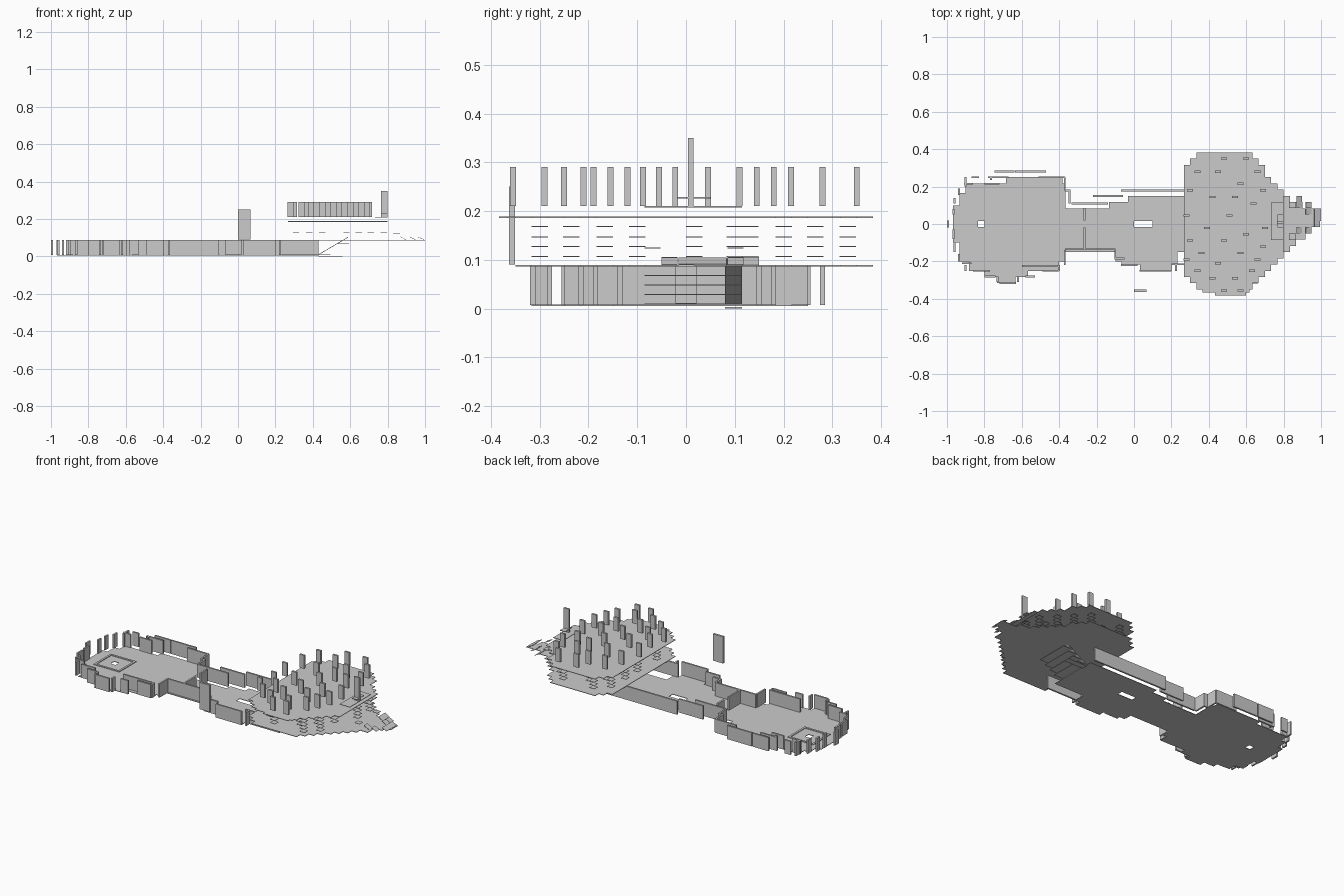
import bpy, bmesh, math
from mathutils import Matrix

C = 1 / 60   # cell size of the stepped floor outlines
T = 0.010    # wall thickness


def finish(bm, name):
    me = bpy.data.meshes.new(name)
    bm.to_mesh(me)
    bm.free()
    ob = bpy.data.objects.new(name, me)
    bpy.context.collection.objects.link(ob)
    return ob


def add_box(bm, x0, x1, y0, y1, z0, z1, tilt=0):
    m = (Matrix.Translation(((x0 + x1) / 2, (y0 + y1) / 2, (z0 + z1) / 2))
         @ Matrix.Rotation(tilt, 4, 'Y') @ Matrix.Diagonal((x1 - x0, y1 - y0, z1 - z0, 1)))
    bmesh.ops.create_cube(bm, size=1, matrix=m)


def boxes(name, items):
    bm = bmesh.new()
    for it in items:
        add_box(bm, *it)
    return finish(bm, name)


def stepped_floor(name, z, bands, holes=(), xmax=9, ymin=-9):
    """Stepped sheet made of grid cells that lie in any band (y0, y1, x0, x1)."""
    bm = bmesh.new()
    inside = lambda x, y, rs: any(a < y < b and c < x < d for a, b, c, d in rs)
    for i in range(-60, 60):
        for j in range(-24, 24):
            x, y = (i + .5) * C, (j + .5) * C
            if x < xmax and y > ymin and inside(x, y, bands) and not inside(x, y, holes):
                bm.faces.new([bm.verts.new((a * C, b * C, z)) for a, b in
                              ((i, j), (i + 1, j), (i + 1, j + 1), (i, j + 1))])
    bmesh.ops.remove_doubles(bm, verts=bm.verts, dist=1e-4)
    bmesh.ops.dissolve_limit(bm, angle_limit=.01, verts=bm.verts, edges=bm.edges)
    ob = finish(bm, name)
    mod = ob.modifiers.new("thickness", 'SOLIDIFY')
    mod.thickness, mod.offset = 0.003, 0
    return ob


# lower floor: rounded room, corridor with side bay
stepped_floor("lower_floor", 0.0065, [
    (.22, .25, -.68, -.38), (.17, .22, -.9, -.37), (.10, .17, -.935, -.37),
    (-.10, .10, -.97, -.37), (-.20, -.10, -.935, -.37), (-.25, -.20, -.88, -.40),
    (-.285, -.25, -.80, -.57), (-.32, -.285, -.73, -.63),
    (-.15, .085, -.40, .44), (.085, .12, -.13, .44), (.12, .15, -.03, .44),
    (-.20, -.14, -.10, .23), (-.225, -.19, -.07, .23), (-.25, -.22, .03, .20),
], holes=[(-.018, .018, -.84, -.80), (-.018, .018, 0, .1)])

# upper round decks, the lower one carries the pointed nose
ROUND = [
    (.35, .39, .33, .634), (.31, .35, .30, .667), (.25, .31, .27, .70),
    (.215, .25, .27, .734), (.18, .215, .27, .767), (.15, .18, .27, .80),
    (.12, .15, .27, .834), (.085, .12, .27, .90), (-.018, .085, .27, .967),
    (.017, .08, .27, 1.0), (-.085, -.018, .27, .92), (-.11, -.085, .27, .867),
    (-.15, -.11, .27, .834), (-.185, -.15, .27, .80), (-.22, -.185, .27, .767),
    (-.25, -.22, .27, .734), (-.285, -.25, .27, .70), (-.32, -.285, .30, .667),
    (-.35, -.32, .33, .634), (-.365, -.35, .367, .62), (-.39, -.365, .43, .60)]
stepped_floor("middle_deck", 0.0875, ROUND, ymin=-.352)
stepped_floor("upper_deck", 0.187, ROUND, xmax=.8)

# lower walls running along x
X_WALLS = [
    (-.745, -.64, .28), (-.635, -.47, .28), (-.87, -.83, .25), (-.78, -.67, .25),
    (-.51, -.37, .25), (-.91, -.86, .215), (-.80, -.72, .215), (-.37, -.34, .18),
    (-.07, .43, .18), (-.22, -.06, .15), (-.335, -.14, .11),
    (-.37, -.10, -.135), (-.60, -.40, -.225), (-.49, -.40, -.25), (-.86, -.77, -.25),
    (-.58, -.53, -.28), (-.80, -.74, -.28), (-.72, -.63, -.315), (-.92, -.87, -.21),
    (-.10, -.05, -.185), (-.07, .02, -.22), (.03, .20, -.25), (.20, .43, -.215)]
boxes("long_walls", [(a, b, y - T / 2, y + T / 2, .007, .088) for a, b, y in X_WALLS])

# lower walls running along y
Y_WALLS = [
    (-.995, -.02, .02), (-.965, .05, .08), (-.965, -.08, -.03), (-.96, .11, .14),
    (-.96, -.15, -.10), (-.935, .155, .19), (-.935, -.20, -.16), (-.90, .20, .25),
    (-.90, -.25, -.22), (-.765, .235, .255), (-.37, .18, .25), (-.345, .11, .18),
    (-.37, -.22, -.14), (-.265, -.135, -.02), (-.265, .02, .085), (-.10, -.19, -.14),
    (.225, -.25, -.21), (-.73, -.31, -.28), (-.62, -.31, -.28), (-.40, -.25, -.22)]
boxes("cross_walls", [(x - T / 2, x + T / 2, a, b, .007, .088) for x, a, b in Y_WALLS])

# free-standing outer panel and aft post
boxes("outer_panel", [(0, .067, -.363, -.351, .09, .25)])
boxes("aft_post", [(.765, .80, .004, .015, .21, .35)])
boxes("aft_platform", [(.733, .80, -.085, .115, .207, .210), (.767, .80, -.018, .05, .226, .229)])

# thin frame round the floor opening
boxes("floor_frame", [(-.90, -.73, s * .075 - .006, s * .075 + .006, .008, .012) for s in (-1, 1)]
      + [(x, x + .012, -.075, .075, .008, .012) for x in (-.90, -.742)])

# upright planks hovering over the upper deck: (y, x positions)
PLANKS = [(.35, (.48, .60)), (.28, (.34, .45, .66)), (.215, (.57,)), (.18, (.30, .69)),
          (.145, (.42, .54)), (.11, (.64,)), (.045, (.28, .51)), (-.022, (.39, .70)),
          (-.055, (.60,)), (-.088, (.30, .48)), (-.12, (.69,)), (-.155, (.36, .57)),
          (-.19, (.28, .66)), (-.21, (.45,)), (-.25, (.34, .63)), (-.29, (.42, .54)),
          (-.355, (.48, .57))]
boxes("deck_planks", [(x - .016, x + .016, y - .006, y + .006, .21, .29)
                      for y, xs in PLANKS for x in xs])

# stacks of small plates between the two decks
stacks = []
for i, x in enumerate((.31, .38, .45, .58, .645, .71, .78)):
    for j, y in enumerate((-.30, -.235, -.167, -.10, .017, .10, .132, .20, .265, .332)):
        if (i + j) % 2 == 0 and ((x - .5) / .31) ** 2 + (y / .37) ** 2 < 1:
            stacks += [(x - .017, x + .017, y - .017, y + .017, z - .001, z + .001)
                       for z in (.107, .127, .147, .168)]
boxes("plate_stacks", stacks)

# stair ramp with its treads
boxes("stair_ramp", [(.42, .60, .08, .115, .055, .058, -math.atan2(.1, .17))])
boxes("stair_treads", [(.43 + .033 * k, .464 + .033 * k + .03, -.085, .115, z, z + .002)
                       for k, z in enumerate((.008, .028, .047, .067))]
      + [(.43, .56, .08, .115, 0, .003)])

# tilted plates on the nose
boxes("nose_plates", [(x, x + .034, y, y + .033, .096, .098, t) for x, t, ys in (
    (.867, .5, (-.05, .085, .117)), (.917, .45, (-.05, .05, .085)), (.962, .4, (-.015, .017, .05)))
    for y in ys] + [(.83, .865, y, y + .033, .123, .125) for y in (-.085, .085)])
